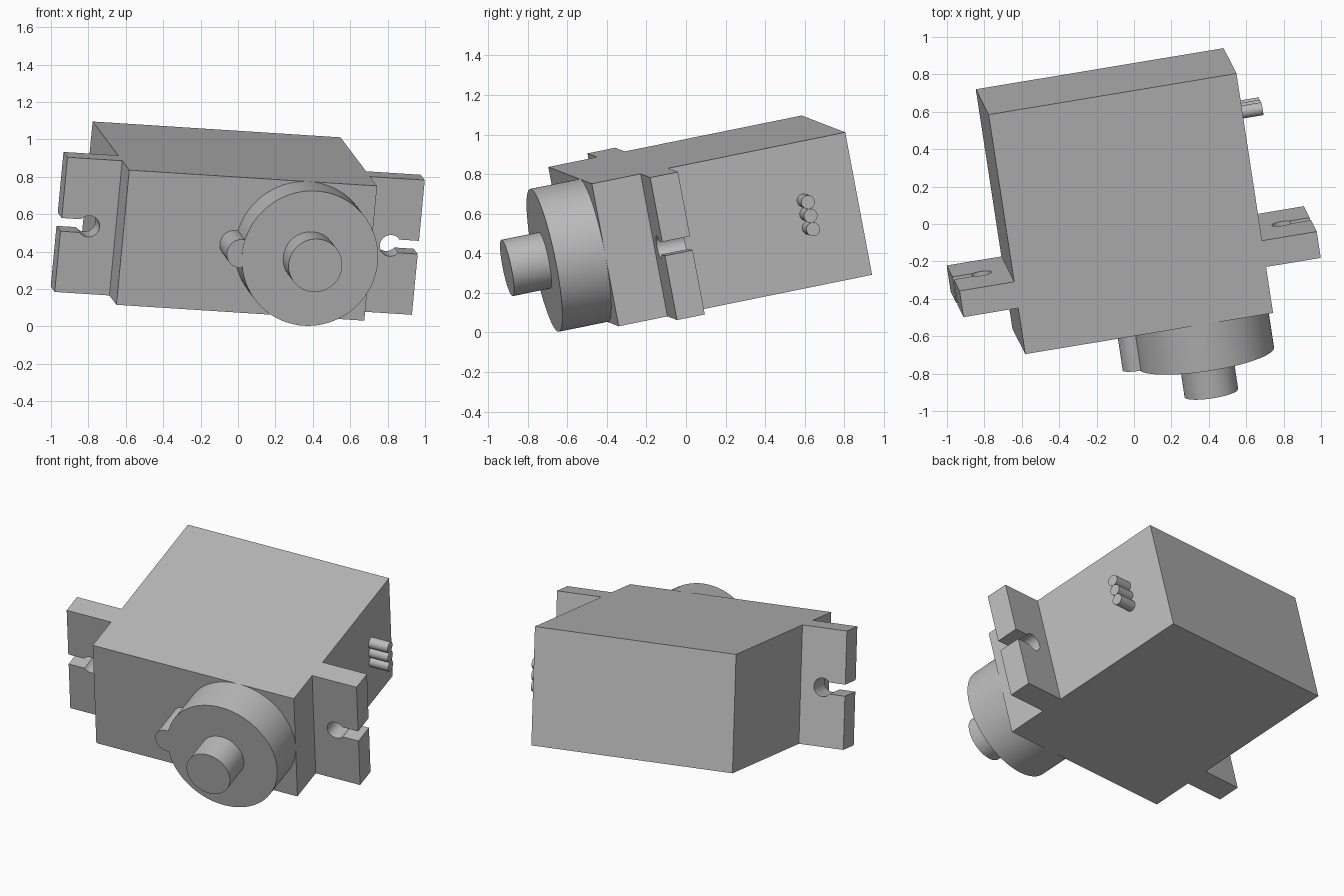
import bpy, bmesh
from math import sin, cos, pi, asin, radians
from mathutils import Matrix, Vector

if "Cube" in bpy.data.objects:
    bpy.data.objects.remove(bpy.data.objects["Cube"], do_unlink=True)

grey = bpy.data.materials.new("plain grey")
grey.use_nodes = True
colour = (0.5, 0.5, 0.5, 1)
grey.diffuse_color = colour
grey.node_tree.nodes["Principled BSDF"].inputs["Base Color"].default_value = colour

# Tilted frame: length, depth and height axes from the lower front right corner of the case
length_axis = Vector((0.985, 0.1635, -0.063)).normalized()
height_axis = length_axis.cross(Vector((-0.151, 0.969, 0.197))).normalized()
depth_axis = height_axis.cross(length_axis)
frame = Matrix((length_axis, depth_axis, height_axis)).transposed().to_4x4()
frame.translation = (-0.65, -0.56, 0.116)

L, D, H = 1.346, 1.321, 0.736
MID = H / 2


def finish(name, bm):
    """Turn a bmesh into a named object standing in the tilted frame."""
    bmesh.ops.recalc_face_normals(bm, faces=bm.faces)
    mesh = bpy.data.meshes.new(name)
    bm.to_mesh(mesh)
    bm.free()
    mesh.materials.append(grey)
    obj = bpy.data.objects.new(name, mesh)
    bpy.context.collection.objects.link(obj)
    obj.matrix_world = frame
    bpy.ops.object.select_all(action="DESELECT")
    obj.select_set(True)
    bpy.context.view_layer.objects.active = obj
    bpy.ops.object.shade_smooth_by_angle(angle=radians(30))
    return obj


def prism(name, outline, start, end):
    """Extrude a (length, height) outline along the depth axis."""
    bm = bmesh.new()
    face = bm.faces.new([bm.verts.new((u, start, w)) for u, w in outline])
    new = bmesh.ops.extrude_face_region(bm, geom=[face])["geom"]
    verts = [v for v in new if isinstance(v, bmesh.types.BMVert)]
    bmesh.ops.translate(bm, verts=verts, vec=(0, end - start, 0))
    return finish(name, bm)


def rod(name, radius, start, end, sides=64):
    """Cylinder between two points of the frame."""
    a, b = Vector(start), Vector(end)
    turn = (b - a).to_track_quat("Z", "Y").to_matrix().to_4x4()
    bm = bmesh.new()
    bmesh.ops.create_cone(bm, cap_ends=True, segments=sides, radius1=radius, radius2=radius,
                          depth=(b - a).length,
                          matrix=Matrix.Translation((a + b) / 2) @ turn)
    return finish(name, bm)


# Case
prism("case", [(0, 0), (L, 0), (L, H), (0, H)], 0, D)

# Mounting ears with a keyhole slot open to the outer end
EAR, HOLE, SLOT, HOLE_AT, STEPS = 0.297, 0.058, 0.036, 0.146, 32
gap = asin(SLOT / HOLE)
arc = []
for i in range(STEPS + 1):
    t = pi + gap + (2 * pi - 2 * gap) * i / STEPS
    arc.append((-HOLE_AT + HOLE * cos(t), MID + HOLE * sin(t)))
ear = [(0, 0), (0, H), (-EAR, H), (-EAR, MID + SLOT)] + arc[::-1] + [(-EAR, MID - SLOT), (-EAR, 0)]
prism("right_mounting_ear", ear, 0.254, 0.399)
prism("left_mounting_ear", [(L - u, w) for u, w in ear], 0.254, 0.399)

# Round gear housing, its small side boss and the output shaft
hub = L - MID
rod("gear_housing", MID, (hub, 0.01, MID), (hub, -0.255, MID), 96)
rod("side_boss", 0.078, (0.605, 0.01, MID), (0.605, -0.25, MID))
rod("output_shaft", 0.145, (hub, -0.24, MID), (hub, -0.45, MID))

# Three wire stubs on the left side
for i, label in enumerate(("lower", "middle", "upper")):
    w = MID + (i - 1) * 0.07
    rod(label + "_wire_stub", 0.035, (L - 0.01, 1.049, w), (L + 0.127, 1.049, w), 32)
